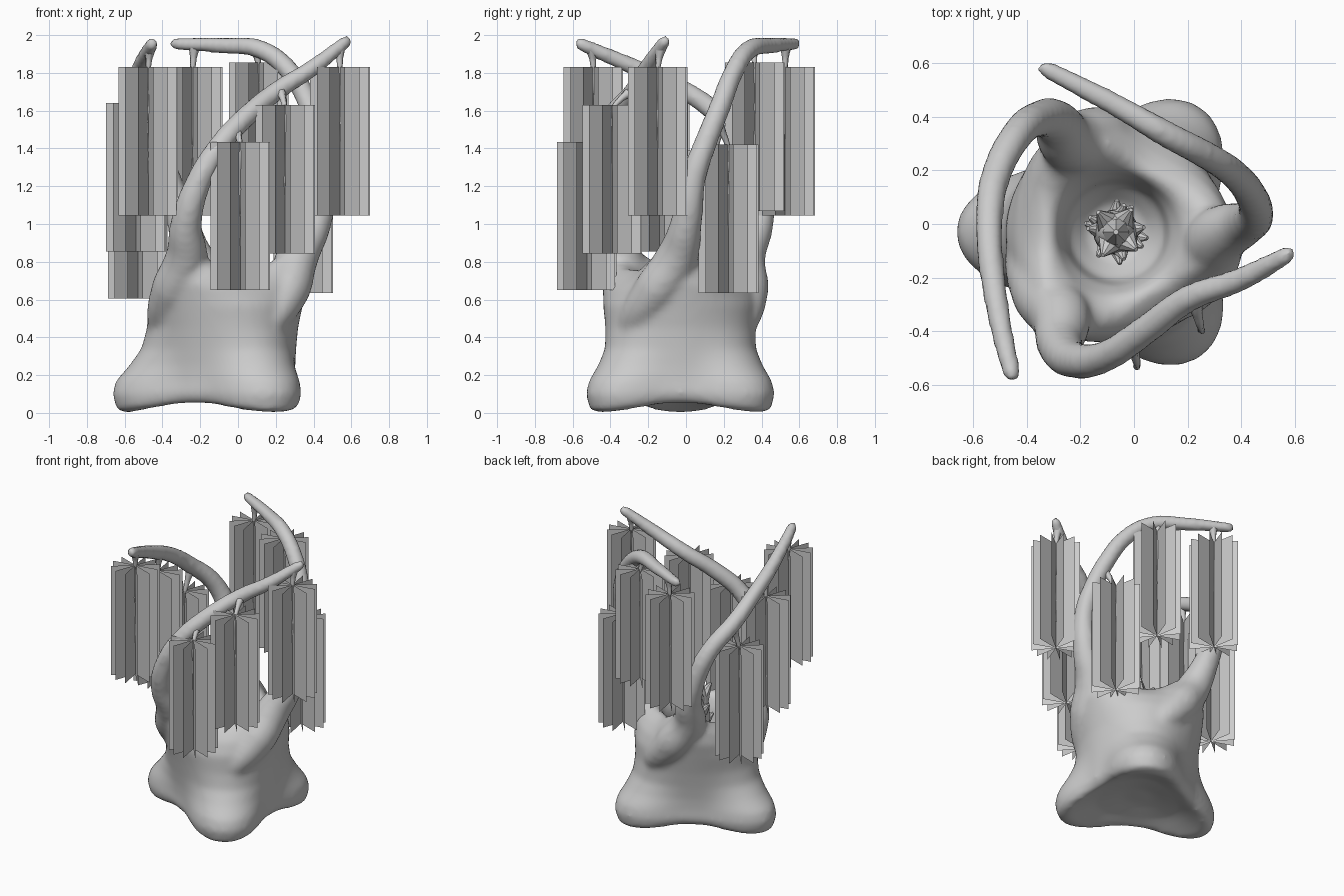
import bpy, bmesh, random
from math import sin, cos, pi, radians
from mathutils import Vector

if "Cube" in bpy.data.objects:
    bpy.data.objects.remove(bpy.data.objects["Cube"])

random.seed(4)
CX, CY = -0.067, -0.03          # axis of the three-fold body


def new_object(name, bm):
    bmesh.ops.recalc_face_normals(bm, faces=bm.faces)
    me = bpy.data.meshes.new(name)
    bm.to_mesh(me)
    bm.free()
    ob = bpy.data.objects.new(name, me)
    bpy.context.collection.objects.link(ob)
    return ob


def tube(name, pts, res=5):
    """Smooth tapered tube through (x, y, z, radius) points, as a mesh."""
    cu = bpy.data.curves.new(name, 'CURVE')
    cu.dimensions = '3D'
    cu.bevel_depth = 1.0
    cu.bevel_resolution = res
    cu.resolution_u = 8
    cu.use_fill_caps = True
    sp = cu.splines.new('BEZIER')
    sp.bezier_points.add(len(pts) - 1)
    for bp, p in zip(sp.bezier_points, pts):
        bp.co = p[:3]
        bp.radius = p[3]
        bp.handle_left_type = bp.handle_right_type = 'AUTO'
    ob = bpy.data.objects.new(name, cu)
    bpy.context.collection.objects.link(ob)
    bpy.ops.object.select_all(action='DESELECT')
    ob.select_set(True)
    bpy.context.view_layer.objects.active = ob
    bpy.ops.object.convert(target='MESH')
    return bpy.context.object


# Body: three feet, waist, thick shoulder rising into the horns, inner pit
# ring = (z, mean radius, foot lobe, rim lift at the horns)
rings = [(0.10, 0.10, 0.00, 0), (0.07, 0.28, 0.03, 0), (0.025, 0.42, 0.09, 0),
         (0.04, 0.465, 0.11, 0), (0.10, 0.487, 0.113, 0), (0.17, 0.475, 0.105, 0),
         (0.25, 0.44, 0.07, 0), (0.34, 0.41, 0.035, 0), (0.45, 0.40, 0.015, 0),
         (0.57, 0.41, 0.0, 0.0), (0.66, 0.405, -0.03, 0.03), (0.72, 0.375, -0.05, 0.09),
         (0.755, 0.325, -0.05, 0.12), (0.76, 0.28, -0.035, 0.09), (0.735, 0.235, -0.015, 0.05),
         (0.66, 0.20, 0.0, 0.02), (0.54, 0.18, 0.0, 0), (0.45, 0.10, 0.0, 0)]
N = 72
bm = bmesh.new()
loops = []
for i, (z, a, b, lift) in enumerate(rings):
    squash = 0.92 if z < 0.2 else min(1, 0.92 + (z - 0.2) * 0.3)
    loop = []
    for k in range(N):
        t = 2 * pi * k / N
        c = cos(3 * t)
        if b > 0:
            c = 1 - 2 * ((1 - c) / 2) ** 1.4    # narrower feet
        peak = ((1 + cos(3 * (t + radians(8)))) / 2) ** 2
        r = a - b * c
        zz = z + lift * peak
        if i in (2, 3):
            zz += 0.025 * c             # arched underside between the feet
        loop.append(bm.verts.new((CX + r * cos(t), CY + r * sin(t) * squash, zz)))
    loops.append(loop)
for lo, hi in zip(loops, loops[1:]):
    for k in range(N):
        bm.faces.new((lo[k], lo[(k + 1) % N], hi[(k + 1) % N], hi[k]))
bm.faces.new(loops[0])
bm.faces.new(loops[-1])
body = new_object("pot_body", bm)

# Horns: sweeping tentacles, one rising from each rim peak
horns = [
    [(-0.275, -0.455, 1.0, .085), (-0.21, -0.51, 1.22, .068),
     (-0.10, -0.49, 1.41, .060), (0.05, -0.39, 1.575, .057), (0.20, -0.28, 1.70, .053),
     (0.40, -0.205, 1.83, .047), (0.57, -0.115, 1.965, .036), (0.595, -0.10, 1.985, .022)],
    [(0.41, 0.0, 1.0, .085), (0.455, 0.04, 1.25, .068),
     (0.44, 0.10, 1.42, .062), (0.38, 0.18, 1.62, .058), (0.28, 0.25, 1.80, .055),
     (0.13, 0.33, 1.92, .052), (-0.08, 0.45, 1.945, .045), (-0.33, 0.58, 1.955, .034),
     (-0.355, 0.595, 1.96, .022)],
    [(-0.29, 0.38, 1.0, .085), (-0.36, 0.39, 1.22, .068),
     (-0.43, 0.34, 1.40, .062), (-0.515, 0.18, 1.57, .058), (-0.54, 0.02, 1.69, .054),
     (-0.52, -0.25, 1.82, .048), (-0.455, -0.56, 1.955, .036), (-0.447, -0.585, 1.97, .022)]]
# Roots spiral up the wall of the pot into each horn
for horn, ang in zip(horns, (240, 0, 120)):
    root = []
    for da, z, r, rad in ((-72, .36, .30, .06), (-44, .50, .335, .095),
                          (-20, .66, .355, .12), (-3, .82, .38, .115)):
        t = radians(ang + da)
        root.append((CX + r * cos(t), CY + r * sin(t), z, rad))
    horn[:0] = root
parts = [tube("horn", h) for h in horns]

# Fuse horns and body into one organic skin
bpy.ops.object.select_all(action='DESELECT')
for o in parts + [body]:
    o.select_set(True)
bpy.context.view_layer.objects.active = body
bpy.ops.object.join()
rm = body.modifiers.new("fuse", 'REMESH')
rm.mode = 'VOXEL'
rm.voxel_size = 0.018
rm.use_smooth_shade = True
sm = body.modifiers.new("soften", 'SMOOTH')
sm.factor = 0.5
sm.iterations = 10

# Hanging clusters: crossed upright cards plus a drooping stem (x, y, top)
clusters = [
    [(0.012, -0.525, 1.435), (0.25, -0.39, 1.63), (0.54, -0.15, 1.83)],
    [(0.345, 0.225, 1.42), (0.11, 0.365, 1.855), (-0.24, 0.525, 1.83)],
    [(-0.53, 0.15, 1.39), (-0.54, -0.14, 1.64), (-0.475, -0.49, 1.83)]]
H, W, CARDS = 0.785, 0.16, 6
for horn, group in zip(horns, clusters):
    samples = [Vector(p[:3]).lerp(Vector(q[:3]), s / 10)
               for p, q in zip(horn, horn[1:]) for s in range(11)]
    for x, y, top in group:
        bm = bmesh.new()
        for k in range(CARDS):
            a = radians(10 + 180 / CARDS * k)
            dx, dy = W * cos(a), W * sin(a)
            bm.faces.new([bm.verts.new(v) for v in (
                (x - dx, y - dy, top - H), (x + dx, y + dy, top - H),
                (x + dx, y + dy, top), (x - dx, y - dy, top))])
        new_object("hanging_leaf_cards", bm)
        root = min(samples, key=lambda p: (p - Vector((x, y, top + 0.1))).length)
        pts = [(*root, .034), (*root.lerp(Vector((x, y, top)), 0.6), .018), (x, y, top - 0.03, .012)]
        for s in range(1, 5):
            pts.append((x + random.uniform(-.01, .01), y + random.uniform(-.01, .01),
                        top - 0.03 - 0.14 * s, .011 - .0015 * s))
        tube("hanging_stem", pts, 1).data.shade_smooth()

# Knobbly bud standing in the pit
bm = bmesh.new()
bmesh.ops.create_icosphere(bm, subdivisions=3, radius=1)
for v in bm.verts:
    n = v.co.copy()
    v.co = Vector((CX + n.x * 0.085, CY + n.y * 0.085, 0.68 + n.z * 0.25))
for level in range(4):
    for k in range(4):
        a = 2 * pi * (k + level * 0.5) / 4 + random.uniform(-.3, .3)
        d = Vector((cos(a), sin(a), 0.6 + 0.25 * level)).normalized()
        res = bmesh.ops.create_cone(bm, segments=8, radius1=0.055, radius2=0.008,
                                    depth=0.11, cap_ends=True)
        q = d.to_track_quat('Z', 'Y')
        base = Vector((CX + 0.055 * cos(a), CY + 0.055 * sin(a), 0.55 + 0.1 * level))
        for v in res['verts']:
            v.co = q @ v.co + base + d * 0.02
res = bmesh.ops.create_cone(bm, segments=8, radius1=0.05, radius2=0.01, depth=0.12, cap_ends=True)
for v in res['verts']:
    v.co += Vector((CX, CY, 0.95))
bud = new_object("spiky_bud", bm)

for o in (body, bud):
    bpy.ops.object.select_all(action='DESELECT')
    o.select_set(True)
    bpy.context.view_layer.objects.active = o
    bpy.ops.object.shade_smooth_by_angle(angle=radians(40))
